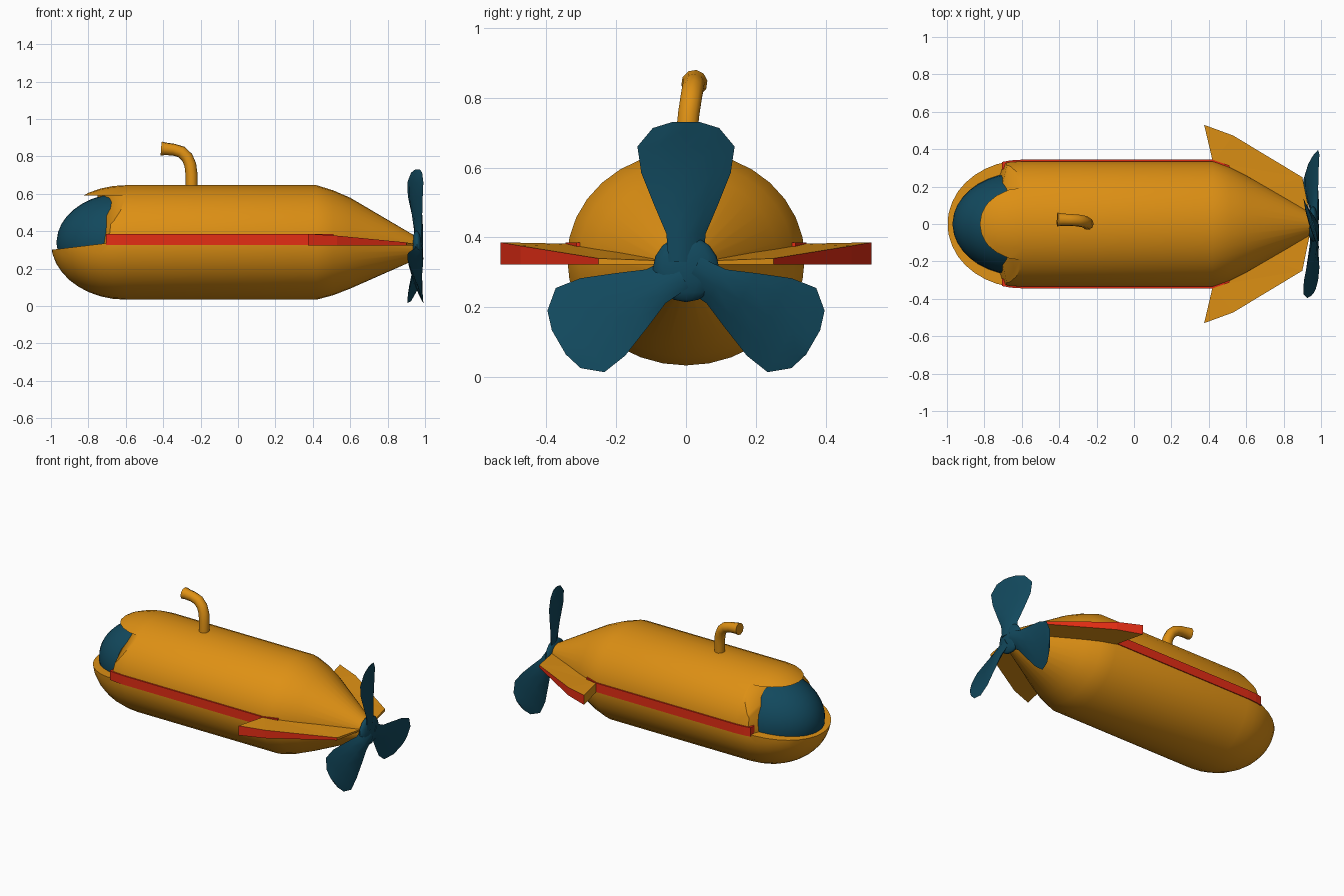
import bpy, bmesh, math
from mathutils import Matrix

if "Cube" in bpy.data.objects:
    bpy.data.objects.remove(bpy.data.objects["Cube"])


def material(name, rgb):
    m = bpy.data.materials.new(name)
    m.diffuse_color = (*rgb, 1)
    m.use_nodes = True
    m.node_tree.nodes["Principled BSDF"].inputs["Base Color"].default_value = m.diffuse_color
    return m


ORANGE = material("orange_paint", (0.73, 0.28, 0.007))
BLUE = material("deep_blue", (0.006, 0.066, 0.11))
RED = material("red_trim", (0.78, 0.026, 0.007))


def finish(name, bm, mats, smooth=None):
    bmesh.ops.recalc_face_normals(bm, faces=bm.faces)
    me = bpy.data.meshes.new(name)
    bm.to_mesh(me)
    bm.free()
    ob = bpy.data.objects.new(name, me)
    bpy.context.collection.objects.link(ob)
    for m in mats:
        me.materials.append(m)
    if smooth:
        smooth_shade(ob, smooth)
    return ob


def smooth_shade(ob, angle):
    bpy.ops.object.select_all(action='DESELECT')
    ob.select_set(True)
    bpy.context.view_layer.objects.active = ob
    bpy.ops.object.shade_smooth_by_angle(angle=math.radians(angle))


def loft(bm, rings):
    """Skin a list of closed rings and cap both ends."""
    vs = [[bm.verts.new(p) for p in r] for r in rings]
    n = len(vs[0])
    for a, b in zip(vs, vs[1:]):
        for i in range(n):
            bm.faces.new((a[i], a[(i + 1) % n], b[(i + 1) % n], b[i]))
    bm.faces.new(vs[0])
    bm.faces.new(vs[-1])


def ring(x, cz, ry, rz, n=32):
    return [(x, ry * math.cos(2 * math.pi * i / n), cz + rz * math.sin(2 * math.pi * i / n))
            for i in range(n)]


def dome(x0, a, ry, rz, steps=9):
    """Rings of a half ellipsoid pointing to -x."""
    out = []
    for i in range(steps + 1):
        t = math.radians(2 + 88 * i / steps)
        out.append(ring(x0 - a * math.cos(t), 0.34, ry * math.sin(t), rz * math.sin(t)))
    return out


# Hull: rounded nose, straight middle, tapered tail
bm = bmesh.new()
loft(bm, dome(-0.6, 0.4, 0.34, 0.306) + [
    ring(0.42, 0.34, 0.34, 0.306), ring(0.51, 0.338, 0.308, 0.28),
    ring(0.60, 0.336, 0.262, 0.243), ring(0.955, 0.31, 0.055, 0.06)])
hull = finish("hull", bm, [ORANGE])

# Cutter for the window opening, leaving a brow above and a ledge below
bm = bmesh.new()
ledge = lambda x: 0.335 + 0.12 * (x + 0.71)
low = [(-1.2, -0.5), (-0.64, -0.5), (-0.80, 0), (-0.64, 0.5), (-1.2, 0.5)]
high = [(-1.2, -0.5), (-0.38, -0.5), (-0.75, 0), (-0.38, 0.5), (-1.2, 0.5)]
loft(bm, [[(x, y, ledge(x)) for x, y in low], [(x, y, 0.592) for x, y in high]])
bmesh.ops.triangulate(bm, faces=bm.faces)
cutter = finish("window_cutter", bm, [ORANGE])
cut = hull.modifiers.new("window_opening", 'BOOLEAN')
cut.operation = 'DIFFERENCE'
cut.solver = 'EXACT'
cut.object = cutter
bpy.ops.object.select_all(action='DESELECT')
hull.select_set(True)
bpy.context.view_layer.objects.active = hull
bpy.ops.object.modifier_apply(modifier=cut.name)
bpy.data.objects.remove(cutter)
smooth_shade(hull, 35)

# Window: smaller dome filling the opening
bm = bmesh.new()
loft(bm, dome(-0.6, 0.37, 0.276, 0.267))
finish("window", bm, [BLUE], 35)

for side, tag in ((1, "left"), (-1, "right")):
    # Side stripe hugging the hull
    bm = bmesh.new()
    rings = []
    for x in (-0.705, -0.66, -0.6, 0.0, 0.42, 0.51):
        f = math.sqrt(1 - ((x + 0.6) / 0.4) ** 2) if x < -0.6 else (1 if x < 0.45 else 0.91)
        y = 0.344 * f
        rings.append([(x, side * (y - 0.04), 0.326), (x, side * y, 0.326),
                      (x, side * y, 0.385), (x, side * (y - 0.04), 0.385)])
    loft(bm, rings)
    finish("stripe_" + tag, bm, [RED])

    # Tail fin, thinning towards the rear, with red outer edge
    bm = bmesh.new()
    plan = [(0.44, 0.10, 0.382), (0.422, 0.33, 0.382), (0.375, 0.53, 0.386),
            (0.53, 0.473, 0.376), (0.90, 0.25, 0.340), (0.945, 0.03, 0.332)]
    loft(bm, [[(x, side * y, 0.323) for x, y, z in plan],
              [(x, side * y, z) for x, y, z in plan]])
    bm.faces.ensure_lookup_table()
    for i in (2, 3):
        bm.faces[i].material_index = 1
    bmesh.ops.triangulate(bm, faces=[f for f in bm.faces if len(f.verts) > 4])
    finish("fin_" + tag, bm, [ORANGE, RED])

# Propeller: hub plus three pitched blades
bm = bmesh.new()
bmesh.ops.create_uvsphere(bm, u_segments=16, v_segments=8, radius=1,
                          matrix=Matrix.Translation((0.957, 0, 0.31)) @ Matrix.Diagonal((0.03, 0.095, 0.095, 1)))
finish("propeller_hub", bm, [BLUE], 60)
sections = [(0.02, 0.05, 0.022, 0.965), (0.10, 0.056, 0.020, 0.965), (0.18, 0.09, 0.016, 0.957),
            (0.275, 0.128, 0.013, 0.948), (0.35, 0.139, 0.010, 0.948), (0.403, 0.095, 0.008, 0.955),
            (0.42, 0.04, 0.004, 0.96)]
for k in range(3):
    bm = bmesh.new()
    rings = []
    for r, w, t, x in sections:
        pts = [(-1, 0), (-0.6, 0.7), (0, 1), (0.6, 0.7), (1, 0), (0.6, -0.7), (0, -1), (-0.6, -0.7)]
        rings.append([(x - 0.31 * w * u + t * v, w * u, r) for u, v in pts])
    loft(bm, rings)
    bm.transform(Matrix.Translation((0, 0, 0.31)) @ Matrix.Rotation(math.radians(120 * k), 4, 'X'))
    finish("propeller_blade_%d" % (k + 1), bm, [BLUE], 50)

# Periscope: bent tube with slightly flared end
cu = bpy.data.curves.new("periscope", 'CURVE')
cu.dimensions = '3D'
cu.bevel_depth = 0.032
cu.bevel_resolution = 3
cu.use_fill_caps = True
path = [(-0.248, 0, 0.60, 1), (-0.248, 0.002, 0.70, 1), (-0.255, 0.008, 0.755, 1),
        (-0.272, 0.014, 0.795, 1), (-0.303, 0.019, 0.824, 1), (-0.345, 0.022, 0.836, 1),
        (-0.385, 0.023, 0.84, 1.05), (-0.41, 0.024, 0.842, 1.18)]
sp = cu.splines.new('POLY')
sp.points.add(len(path) - 1)
for p, (x, y, z, r) in zip(sp.points, path):
    p.co = (x, y, z, 1)
    p.radius = r
sp.use_smooth = True
cu.materials.append(ORANGE)
tube = bpy.data.objects.new("periscope", cu)
bpy.context.collection.objects.link(tube)
bpy.ops.object.select_all(action='DESELECT')
tube.select_set(True)
bpy.context.view_layer.objects.active = tube
bpy.ops.object.convert(target='MESH')
smooth_shade(bpy.context.view_layer.objects.active, 40)
